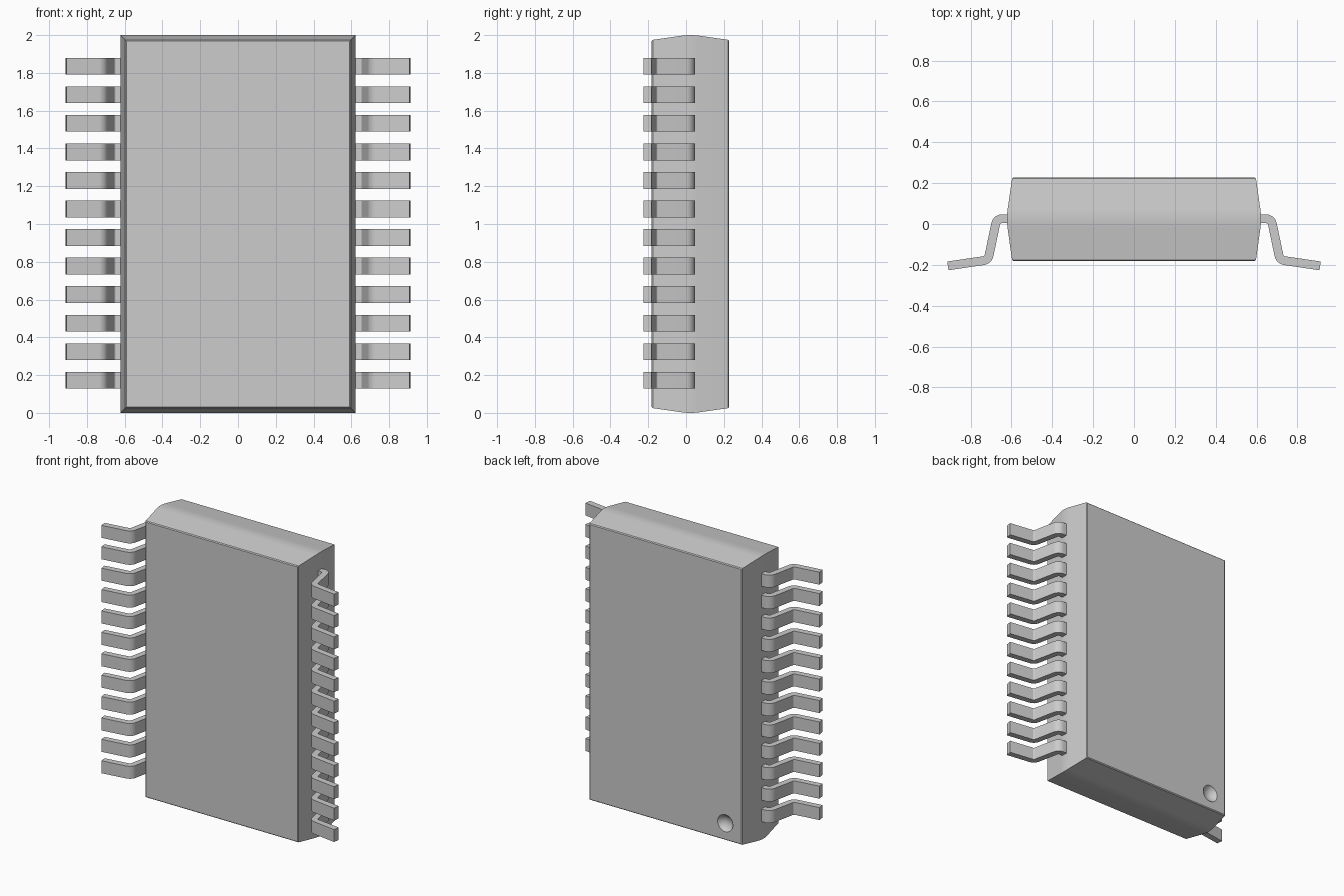
import bpy
import bmesh
import math
from mathutils import Vector

if "Cube" in bpy.data.objects:
    bpy.data.objects.remove(bpy.data.objects["Cube"], do_unlink=True)

COLOUR = (0.604, 0.604, 0.604, 1)
grey = bpy.data.materials.new("mid grey")
grey.use_nodes = True
grey.diffuse_color = COLOUR
grey.node_tree.nodes["Principled BSDF"].inputs["Base Color"].default_value = COLOUR

HALF_WIDTH, HALF_HEIGHT = 0.622, 1.0
LEG_COUNT, LEG_PITCH, LEG_HEIGHT, LEG_THICK = 12, 0.151, 0.088, 0.043
LOWEST_LEG = 0.1735


def finish(bm, name):
    """Turn a bmesh into an object with the package material."""
    bmesh.ops.recalc_face_normals(bm, faces=bm.faces)
    mesh = bpy.data.meshes.new(name)
    bm.to_mesh(mesh)
    bm.free()
    mesh.materials.append(grey)
    obj = bpy.data.objects.new(name, mesh)
    bpy.context.collection.objects.link(obj)
    return obj


def smooth(obj):
    """Smooth the bends while large flat faces stay flat."""
    bpy.ops.object.select_all(action='DESELECT')
    obj.select_set(True)
    bpy.context.view_layer.objects.active = obj
    bpy.ops.object.shade_smooth_by_angle(angle=math.radians(30))
    weighted = obj.modifiers.new("flat_faces", 'WEIGHTED_NORMAL')
    weighted.keep_sharp = True


def fillet(a, corner, b, radius, steps=6):
    """Points of an arc that rounds the corner between a and b."""
    u, v = (a - corner).normalized(), (b - corner).normalized()
    half = u.angle(v) / 2
    centre = corner + (u + v).normalized() * radius / math.sin(half)
    start = (corner + u * radius / math.tan(half) - centre).normalized()
    end = (corner + v * radius / math.tan(half) - centre).normalized()
    return [centre + start.slerp(end, i / steps) * radius for i in range(steps + 1)]


def loft(sections, name):
    """Skin a row of four-sided sections and close both ends."""
    bm = bmesh.new()
    loops = [[bm.verts.new(p) for p in section] for section in sections]
    for a, b in zip(loops, loops[1:]):
        for i in range(4):
            j = (i + 1) % 4
            bm.faces.new((a[i], a[j], b[j], b[i]))
    bm.faces.new(loops[0])
    bm.faces.new(loops[-1])
    return finish(bm, name)


CORNERS = ((-1, -1), (1, -1), (1, 1), (-1, 1))

# Body: rectangular rings stacked from front to back, (y, inset)
rings = [(-0.182, 0.031), (-0.176, 0.025), (-0.02, 0.003), (0.0, 0.001), (0.015, 0),
         (0.035, 0), (0.05, 0.001), (0.07, 0.003), (0.222, 0.025), (0.228, 0.031)]
body = loft([[(sx * (HALF_WIDTH - inset), y, 1 + sz * (HALF_HEIGHT - inset))
              for sx, sz in CORNERS] for y, inset in rings], "package_body")

# Round locating dimple sunk in the back face
bm = bmesh.new()
bmesh.ops.create_uvsphere(bm, u_segments=32, v_segments=24, radius=0.07)
bmesh.ops.translate(bm, verts=bm.verts, vec=(-0.466, 0.264, 0.145))
cutter = finish(bm, "dimple_cutter")
cutter.hide_render = True
cut = body.modifiers.new("dimple", 'BOOLEAN')
cut.operation = 'DIFFERENCE'
cut.solver = 'EXACT'
cut.object = cutter
bpy.context.view_layer.objects.active = body
bpy.ops.object.modifier_apply(modifier=cut.name)
bpy.data.objects.remove(cutter, do_unlink=True)
smooth(body)

# Bent leg centreline in x and y, with two rounded bends
root, shoulder, ankle, toe = (Vector((x, y, 0)) for x, y in
                              ((0.59, 0.026), (0.672, 0.026), (0.714, -0.176), (0.911, -0.205)))
first_bend = fillet(root, shoulder, ankle, 0.033)
second_bend = fillet(shoulder, ankle, toe, 0.033)
path = [root] + first_bend + second_bend + [toe]
bend_ends = [first_bend[0], first_bend[-1], second_bend[0], second_bend[-1]]


def leg_section(i, side, z):
    """Cross-section of the leg, square to the centreline at point i."""
    before, after = path[max(i - 1, 0)], path[min(i + 1, len(path) - 1)]
    if path[i] in bend_ends:
        # Follow the straight run where it meets a bend
        runs = (path[i] - before, after - path[i])
        along = max(runs, key=lambda run: run.length)
    else:
        along = after - before
    across = Vector((-along.y, along.x, 0)).normalized() * LEG_THICK / 2
    points = [(path[i] + across * s, t) for s, t in CORNERS]
    return [(side * q.x, q.y, z + t * LEG_HEIGHT / 2) for q, t in points]


# Two rows of legs
for side, label in ((1, "left"), (-1, "right")):
    for n in range(LEG_COUNT):
        z = LOWEST_LEG + n * LEG_PITCH
        smooth(loft([leg_section(i, side, z) for i in range(len(path))],
                    f"{label}_leg_{n + 1}"))
